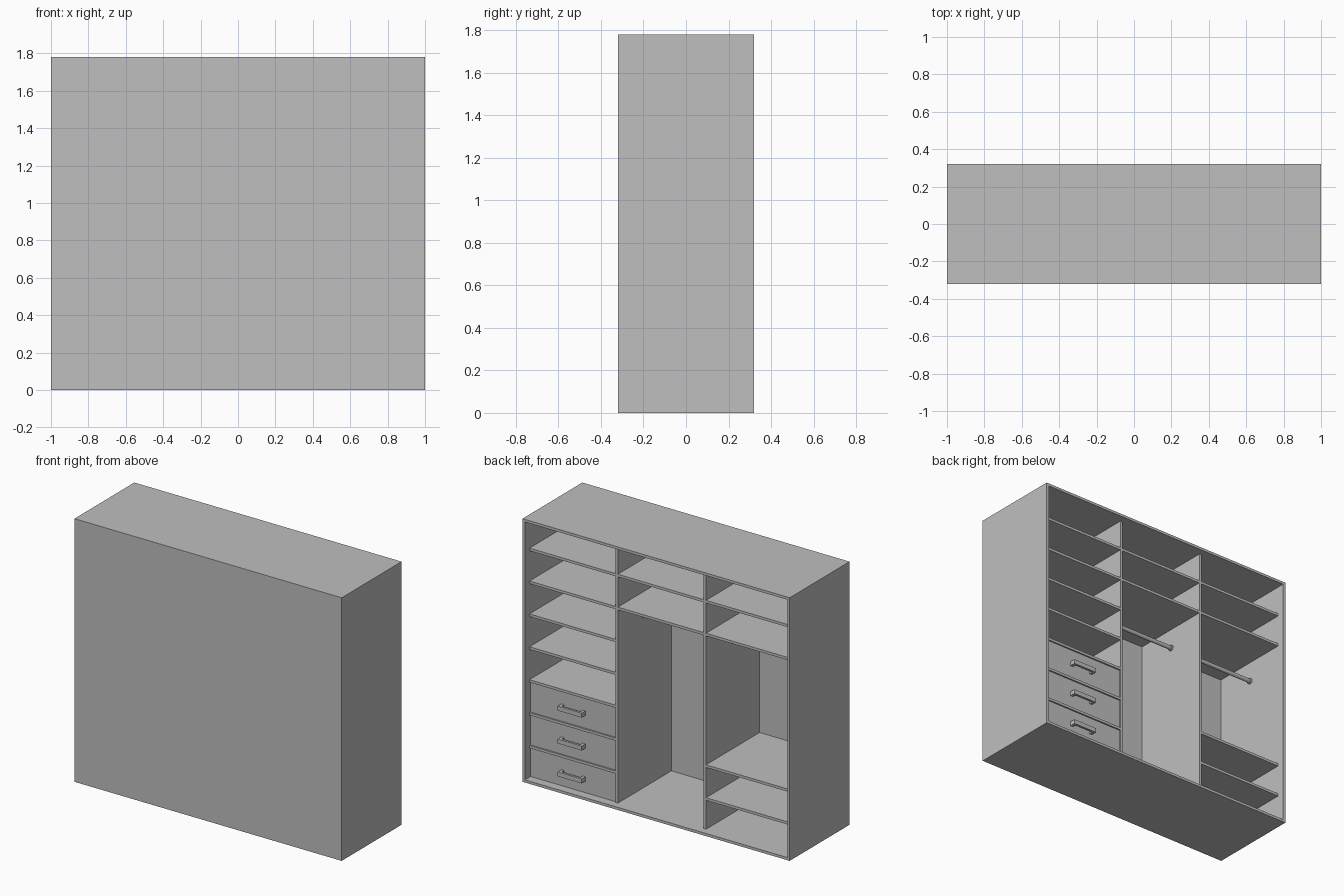
import bpy
import math

W, D, H = 2.0, 0.64, 1.78      # overall width, depth, height
T = 0.018                      # board thickness
INNER = D / 2 - 0.05           # open edge of the recessed inner boards
BACK = -D / 2 + T              # inner face of the closing panel
DIV = 0.33                     # divider position either side of centre
STEP = H / 8                   # shelf spacing

if "Cube" in bpy.data.objects:
    bpy.data.objects.remove(bpy.data.objects["Cube"], do_unlink=True)

grey = bpy.data.materials.new("neutral_grey")
grey.use_nodes = True
grey.diffuse_color = (0.52, 0.52, 0.52, 1)
grey.node_tree.nodes["Principled BSDF"].inputs["Base Color"].default_value = (0.52, 0.52, 0.52, 1)


def box(name, x, y, z):
    """Box from (min, max) ranges on each axis."""
    bpy.ops.mesh.primitive_cube_add(size=1, location=[sum(r) / 2 for r in (x, y, z)])
    ob = bpy.context.object
    ob.name = name
    ob.scale = [r[1] - r[0] for r in (x, y, z)]
    bpy.ops.object.transform_apply(location=False, rotation=False, scale=True)
    ob.data.materials.append(grey)
    return ob


def rod(name, x0, x1, y, z, radius):
    """Round bar lying along x."""
    bpy.ops.mesh.primitive_cylinder_add(vertices=24, radius=radius, depth=x1 - x0,
                                        location=((x0 + x1) / 2, y, z),
                                        rotation=(0, math.pi / 2, 0))
    ob = bpy.context.object
    ob.name = name
    ob.data.materials.append(grey)
    bpy.ops.object.shade_smooth_by_angle()


# Outer carcass, open towards +y
full_x, full_y = (-W / 2, W / 2), (-D / 2, D / 2)
box("bottom_panel", full_x, full_y, (0, T))
box("top_panel", full_x, full_y, (H - T, H))
box("left_side_panel", (W / 2 - T, W / 2), full_y, (T, H - T))
box("right_side_panel", (-W / 2, -W / 2 + T), full_y, (T, H - T))
box("closing_panel", (-W / 2 + T, W / 2 - T), (-D / 2, BACK), (T, H - T))

# Upright dividers
for side, x in (("left", DIV), ("right", -DIV)):
    box(side + "_divider", (x - T / 2, x + T / 2), (BACK, INNER), (T, H - T))

# Bays: inner x range and the levels that carry a shelf
bays = {
    "left": ((DIV + T / 2, W / 2 - T), range(1, 8)),
    "middle": ((-DIV + T / 2, DIV - T / 2), (6, 7)),
    "right": ((-W / 2 + T, -DIV - T / 2), (1, 2, 6, 7)),
}
for bay, (xr, levels) in bays.items():
    for k in levels:
        z = k * STEP
        box(f"{bay}_shelf_{k}", xr, (BACK, INNER), (z - T / 2, z + T / 2))

# Drawers with bar handles on two posts
x0, x1 = bays["left"][0]
xc = (x0 + x1) / 2
face = INNER - 0.01
for i in range(3):
    low = i * STEP + (T if i == 0 else T / 2)
    high = (i + 1) * STEP - T / 2
    zc = (i + 0.5) * STEP
    box(f"drawer_front_{i + 1}", (x0, x1), (face - T, face), (low, high))
    zr = (zc - 0.015, zc + 0.015)
    box(f"drawer_handle_{i + 1}", (xc - 0.09, xc + 0.09), (face + 0.025, face + 0.04), zr)
    for s in (-1, 1):
        px = xc + s * 0.08
        box(f"handle_post_{i + 1}", (px - 0.01, px + 0.01), (face, face + 0.025), zr)

# Hanging rods with end sockets
for bay in ("middle", "right"):
    a, b = bays[bay][0]
    rod(bay + "_hanging_rod", a, b, -0.01, 1.188, 0.014)
    rod(bay + "_rod_socket", a, a + 0.012, -0.01, 1.188, 0.02)
    rod(bay + "_rod_socket", b - 0.012, b, -0.01, 1.188, 0.02)
